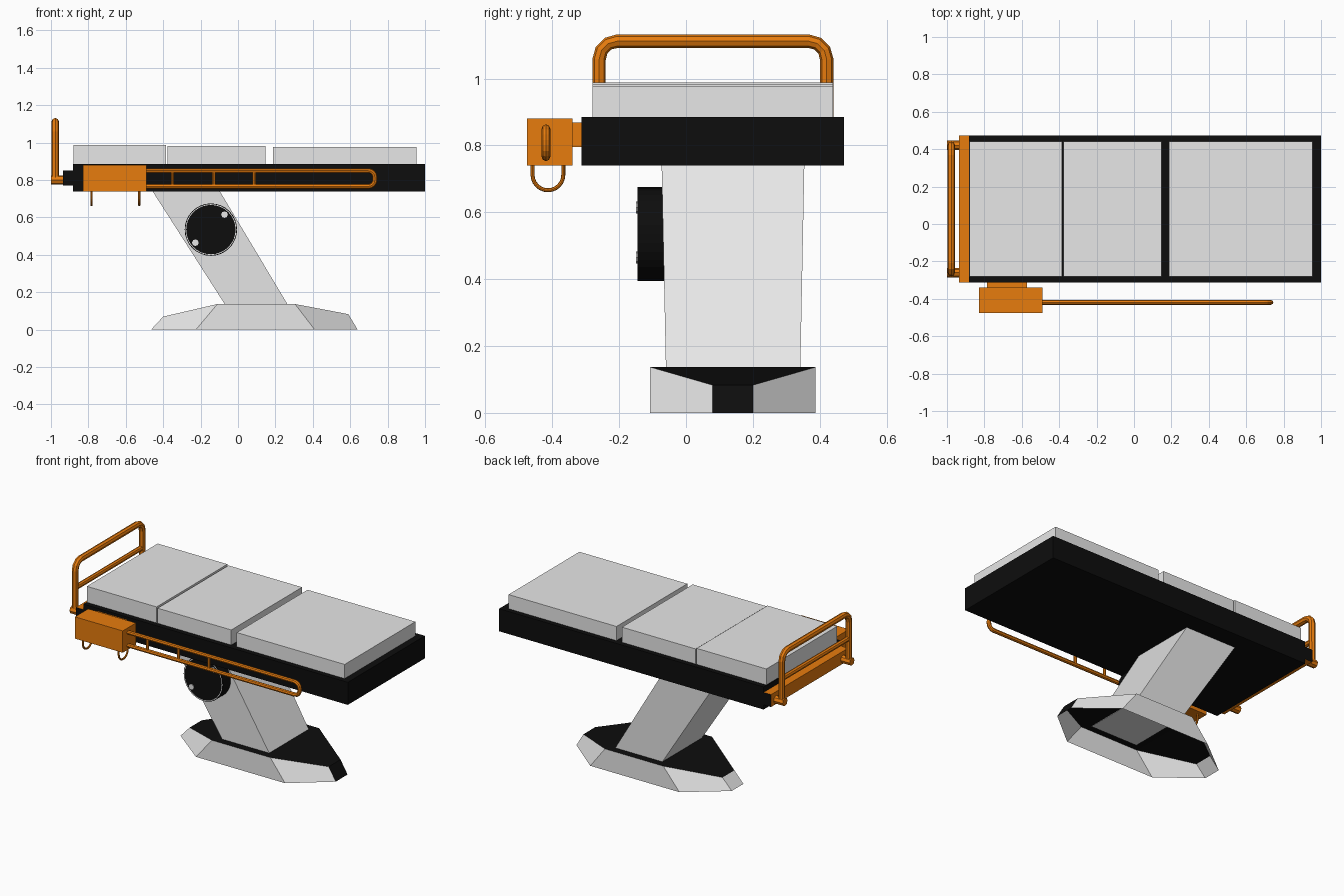
import bpy, bmesh, math
from mathutils import Vector, Matrix

if "Cube" in bpy.data.objects:
    bpy.data.objects.remove(bpy.data.objects["Cube"])


def material(name, rgb):
    m = bpy.data.materials.new(name)
    m.diffuse_color = (*rgb, 1)
    m.use_nodes = True
    m.node_tree.nodes["Principled BSDF"].inputs["Base Color"].default_value = m.diffuse_color
    return m


GREY = material("light grey", (0.8, 0.8, 0.8))
BLACK = material("black", (0.004, 0.004, 0.004))
ORANGE = material("orange", (0.8, 0.2, 0.004))


def add_object(name, mesh, *mats):
    mesh.materials.clear()
    for m in mats:
        mesh.materials.append(m)
    ob = bpy.data.objects.new(name, mesh)
    bpy.context.collection.objects.link(ob)
    return ob


def mesh_from(name, verts, faces, *mats):
    me = bpy.data.meshes.new(name)
    me.from_pydata(verts, [], faces)
    bm = bmesh.new()
    bm.from_mesh(me)
    bmesh.ops.recalc_face_normals(bm, faces=bm.faces)
    bm.to_mesh(me)
    bm.free()
    return add_object(name, me, *mats)


BOX_FACES = [(0, 1, 2, 3), (4, 5, 6, 7), (0, 1, 5, 4), (1, 2, 6, 5), (2, 3, 7, 6), (3, 0, 4, 7)]


def rect(x0, x1, y0, y1, z):
    return [(x0, y0, z), (x1, y0, z), (x1, y1, z), (x0, y1, z)]


def box(name, x, y, z, *mats):
    return mesh_from(name, rect(*x, *y, z[0]) + rect(*x, *y, z[1]), BOX_FACES, *mats)


def fillet(points, radius, steps):
    """Round the inner corners of a path."""
    pts = [Vector(p) for p in points]
    out = [pts[0]]
    for a, b, c in zip(pts, pts[1:], pts[2:]):
        p, q = b + (a - b).normalized() * radius, b + (c - b).normalized() * radius
        centre = p + q - b
        for i in range(steps + 1):
            t = i / steps * math.pi / 2
            out.append(centre + (p - centre) * math.cos(t) + (q - centre) * math.sin(t))
    return out + [pts[-1]]


def pipe(name, points, radius, mat):
    cu = bpy.data.curves.new(name, 'CURVE')
    cu.dimensions = '3D'
    cu.bevel_depth = radius
    cu.bevel_resolution = 2
    cu.use_fill_caps = True
    sp = cu.splines.new('POLY')
    sp.points.add(len(points) - 1)
    for p, co in zip(sp.points, points):
        p.co = (*co, 1)
    tmp = bpy.data.objects.new(name + "_path", cu)
    bpy.context.collection.objects.link(tmp)
    bpy.context.view_layer.update()
    dg = bpy.context.evaluated_depsgraph_get()
    me = bpy.data.meshes.new_from_object(tmp.evaluated_get(dg))
    bpy.data.objects.remove(tmp)
    for f in me.polygons:
        f.use_smooth = False
        f.material_index = 0
    return add_object(name, me, mat)


def disc(name, x, z, y0, y1, r, sides, mat):
    bm = bmesh.new()
    bmesh.ops.create_cone(bm, cap_ends=True, segments=sides, radius1=r, radius2=r, depth=y1 - y0,
                          matrix=Matrix.Translation((x, (y0 + y1) / 2, z)) @ Matrix.Rotation(math.pi / 2, 4, 'X'))
    me = bpy.data.meshes.new(name)
    bm.to_mesh(me)
    bm.free()
    return add_object(name, me, mat)


# Base: bottomless shell, black top and ends, grey walls
top = [(-0.40, 0.08, 0.07), (-0.11, -0.107, 0.137), (0.305, -0.107, 0.137), (0.59, 0.08, 0.083),
       (0.59, 0.20, 0.083), (0.305, 0.388, 0.137), (-0.11, 0.388, 0.137), (-0.40, 0.20, 0.07)]
foot_x = [-0.465, -0.225, 0.41, 0.64, 0.64, 0.41, -0.225, -0.465]
bottom = [(x, p[1], 0) for x, p in zip(foot_x, top)]
walls = [(i, (i + 1) % 8, (i + 1) % 8 + 8, i + 8) for i in range(8)]
base = mesh_from("base", top + bottom, [(1, 2, 5, 6), (0, 1, 6, 7), (2, 3, 4, 5)] + walls, GREY, BLACK)
for f in base.data.polygons:
    is_end = abs(f.normal.x) > 0.8 and abs(f.normal.y) < 0.01
    f.material_index = 1 if is_end or abs(f.normal.z) > 0.8 else 0

# Leaning column
mesh_from("column", rect(-0.068, 0.267, -0.06, 0.342, 0.132) + rect(-0.46, -0.10, -0.073, 0.354, 0.745),
          BOX_FACES, GREY)

# Round pivot cover with two small screws and a thin trim ring
disc("pivot_cover", -0.145, 0.535, -0.145, -0.05, 0.14, 32, BLACK)
for i, s in enumerate((-1, 1)):
    disc(f"pivot_screw_{i + 1}", -0.150 + s * 0.078, 0.54 + s * 0.075, -0.149, -0.144, 0.018, 8, GREY)
ring = [(-0.145 + r * math.cos(a), -0.1465, 0.535 + r * math.sin(a))
        for r in (0.132, 0.136) for a in [k * math.tau / 32 for k in range(32)]]
mesh_from("pivot_trim", ring, [(k, (k + 1) % 32, (k + 1) % 32 + 32, k + 32) for k in range(32)], GREY)

# Platform and three cushions
box("platform", (-0.883, 1.0), (-0.312, 0.472), (0.74, 0.885), BLACK)
for name, x0, x1, z in (("head_cushion", -0.88, -0.384, 0.988), ("middle_cushion", -0.376, 0.148, 0.982),
                        ("leg_cushion", 0.187, 0.955, 0.976)):
    box(name, (x0, x1), (-0.28, 0.44), (0.88, z), GREY)

# Head crossbar, orange with black ends
bar = box("head_crossbar", (-0.936, -0.88), (-0.312, 0.472), (0.77, 0.85), ORANGE, BLACK)
for f in bar.data.polygons:
    f.material_index = int(abs(f.normal.y) > 0.9)

# Head handle: hoop, middle bar and feet
HX, Y0, Y1 = -0.977, -0.26, 0.421
pipe("head_handle", fillet([(HX, Y0, 0.79), (HX, Y0, 1.112), (HX, Y1, 1.112), (HX, Y1, 0.79)], 0.055, 3),
     0.02, ORANGE)
pipe("handle_middle_bar", [(HX, Y0, 0.945), (HX, Y1, 0.945)], 0.016, ORANGE)
for side, y in (("front", Y0), ("back", Y1)):
    pipe(f"handle_foot_{side}", [(-1.0, y, 0.80), (-0.93, y, 0.80)], 0.025, ORANGE)

# Side control box with bracket and hanging hooks
box("side_box", (-0.828, -0.488), (-0.475, -0.34), (0.74, 0.88), ORANGE)
box("side_box_bracket", (-0.785, -0.572), (-0.345, -0.305), (0.795, 0.868), ORANGE)
arc = [math.pi + k * math.pi / 12 for k in range(13)]
for i, x in enumerate((-0.783, -0.528)):
    curve = [(x, -0.413 + 0.046 * math.cos(a), 0.712 + 0.046 * math.sin(a)) for a in arc]
    pipe(f"hook_{i + 1}", [(x, -0.459, 0.745)] + curve + [(x, -0.367, 0.745)], 0.006, ORANGE)

# Side rail loop and its struts
RY = -0.419
pipe("side_rail", fillet([(-0.5, RY, 0.85), (0.732, RY, 0.85), (0.732, RY, 0.766), (-0.5, RY, 0.766)],
                         0.035, 4), 0.013, ORANGE)
for i, x in enumerate((-0.35, -0.13, 0.087)):
    pipe(f"rail_strut_{i + 1}", [(x, RY, 0.766), (x, RY, 0.85)], 0.009, ORANGE)
